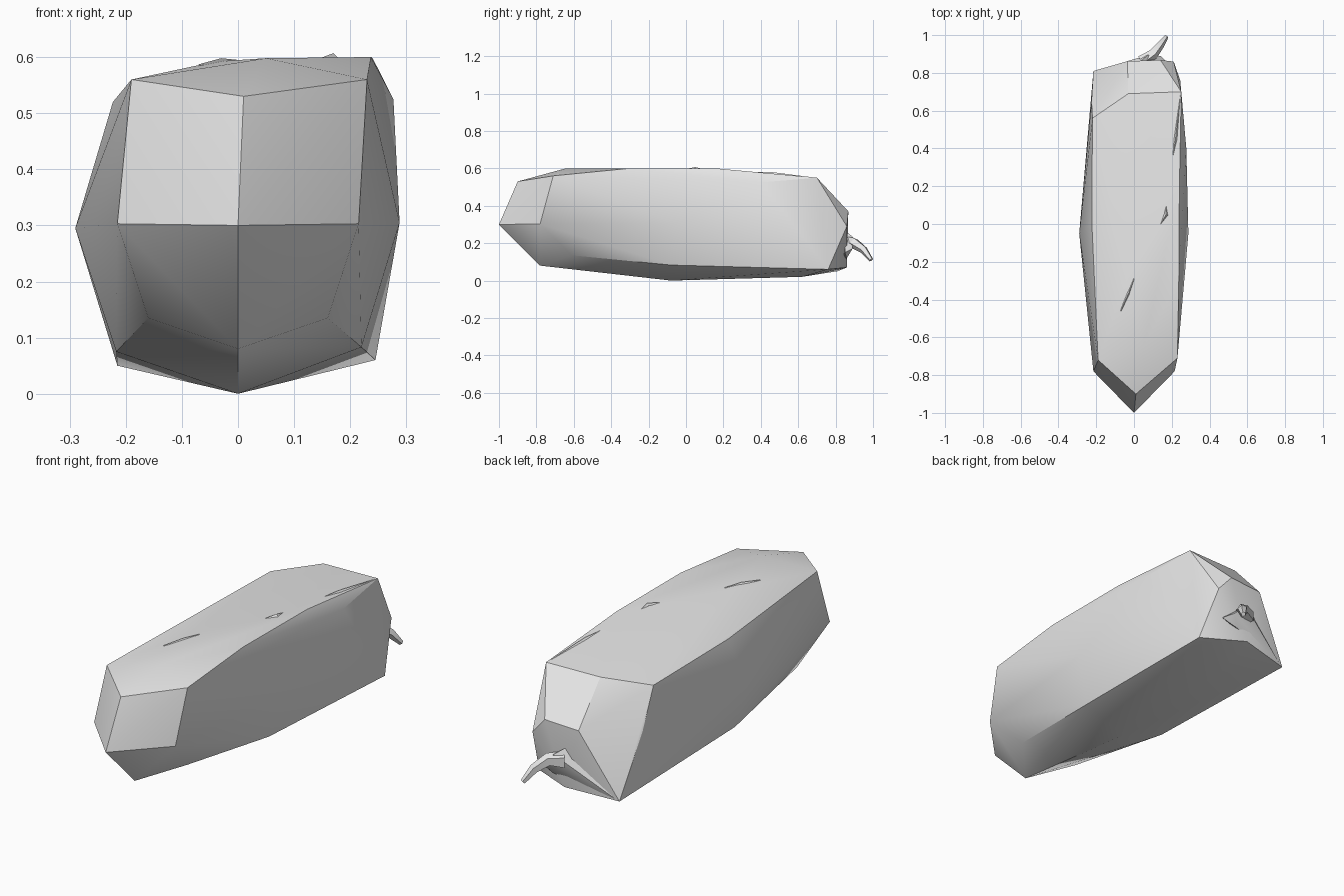
import bpy
import bmesh
import math
from mathutils import Vector

default_cube = bpy.data.objects.get("Cube")
if default_cube:
    bpy.data.objects.remove(default_cube, do_unlink=True)


def make_material(name, value):
    material = bpy.data.materials.new(name)
    material.use_nodes = True
    colour = (value, value, value, 1)
    material.diffuse_color = colour
    for node in material.node_tree.nodes:
        if node.type == 'BSDF_PRINCIPLED':
            node.inputs["Base Color"].default_value = colour
    return material


plain_grey = make_material("plain_grey", 0.8)


def finish(bm, name):
    bmesh.ops.recalc_face_normals(bm, faces=bm.faces)
    mesh = bpy.data.meshes.new(name)
    bm.to_mesh(mesh)
    bm.free()
    mesh.materials.append(plain_grey)
    obj = bpy.data.objects.new(name, mesh)
    bpy.context.collection.objects.link(obj)
    bpy.ops.object.select_all(action='DESELECT')
    obj.select_set(True)
    bpy.context.view_layer.objects.active = obj
    bpy.ops.object.shade_smooth_by_angle(angle=math.radians(28))
    return obj


def hull(name, corners):
    """Faceted solid stretched around its corner points."""
    bm = bmesh.new()
    for corner in corners:
        bm.verts.new(corner)
    result = bmesh.ops.convex_hull(bm, input=bm.verts[:])
    unused = {v for v in result["geom_interior"] + result["geom_unused"]
              if isinstance(v, bmesh.types.BMVert) and v.is_valid}
    bmesh.ops.delete(bm, geom=list(unused), context='VERTS')
    return finish(bm, name)


def tapered_tube(name, path, sides):
    """Faceted tube through (x, y, z, radius) stations."""
    bm = bmesh.new()
    centres = [Vector(station[:3]) for station in path]
    rings = []
    for i, station in enumerate(path):
        ahead = centres[min(i + 1, len(path) - 1)]
        behind = centres[max(i - 1, 0)]
        along = (ahead - behind).normalized()
        across = along.cross(Vector((0, 0, 1))).normalized()
        up = across.cross(along)
        ring = []
        for k in range(sides):
            a = math.tau * k / sides
            offset = across * math.cos(a) + up * math.sin(a)
            ring.append(bm.verts.new(centres[i] + offset * station[3]))
        rings.append(ring)
    for low, high in zip(rings, rings[1:]):
        for k in range(sides):
            n = (k + 1) % sides
            bm.faces.new((low[k], low[n], high[n], high[k]))
    bm.faces.new(rings[0])
    bm.faces.new(rings[-1])
    return finish(bm, name)


# Body corners: pointed nose, keel, flanks, crown and blunt tail
nose = [(0, -1, .3), (.01, -.9, .53), (0, -.78, .08),
        (-.19, -.72, .56), (.23, -.71, .56)]
for side in (-1, 1):
    nose += [(side * .215, -.78, .303), (side * .16, -.61, .135)]
keel = [(0, -.08, 0), (0, .62, .02), (.04, .86, .07)]
flanks = [(-.29, -.05, .295), (.288, -.05, .305),
          (-.217, -.06, .075), (.22, -.08, .083),
          (-.223, 0, .52), (-.22, .56, .512), (-.225, .65, .325),
          (.277, .4, .525)]
crown = [(.05, -.65, .598), (-.04, -.3, .592),
         (.237, -.3, .6), (.24, .18, .598)]
tail = [(-.03, .69, .55), (.25, .7, .55), (-.035, .862, .36),
        (.14, .868, .37), (.21, .86, .29), (-.215, .81, .05),
        (.245, .76, .06)]
hull("body", nose + keel + flanks + crown + tail)

# Short bent tail with a ridge running down to the lower corner
tapered_tube("tail_stem", [(.04, .86, .2, .04), (.1, .9, .2, .03),
                           (.14, .95, .165, .022), (.17, .99, .11, .012)], 5)
hull("tail_ridge", [(-.21, .81, .05), (.075, .895, .23), (.14, .89, .17),
                    (.02, .85, .27), (.18, .85, .15), (.1, .86, .12)])

# Slender creases on the back
creases = {
    "front_crease": [(-.07, -.46, .585, .002), (-.03, -.37, .59, .008),
                     (0, -.29, .593, .002)],
    "middle_crease": [(.13, -.02, .59, .002), (.17, .05, .597, .01),
                      (.17, .1, .59, .004)],
    "rear_crease": [(.2, .32, .58, .002), (.22, .45, .572, .009),
                    (.245, .68, .55, .002)],
}
for name, path in creases.items():
    tapered_tube(name, path, 4)
